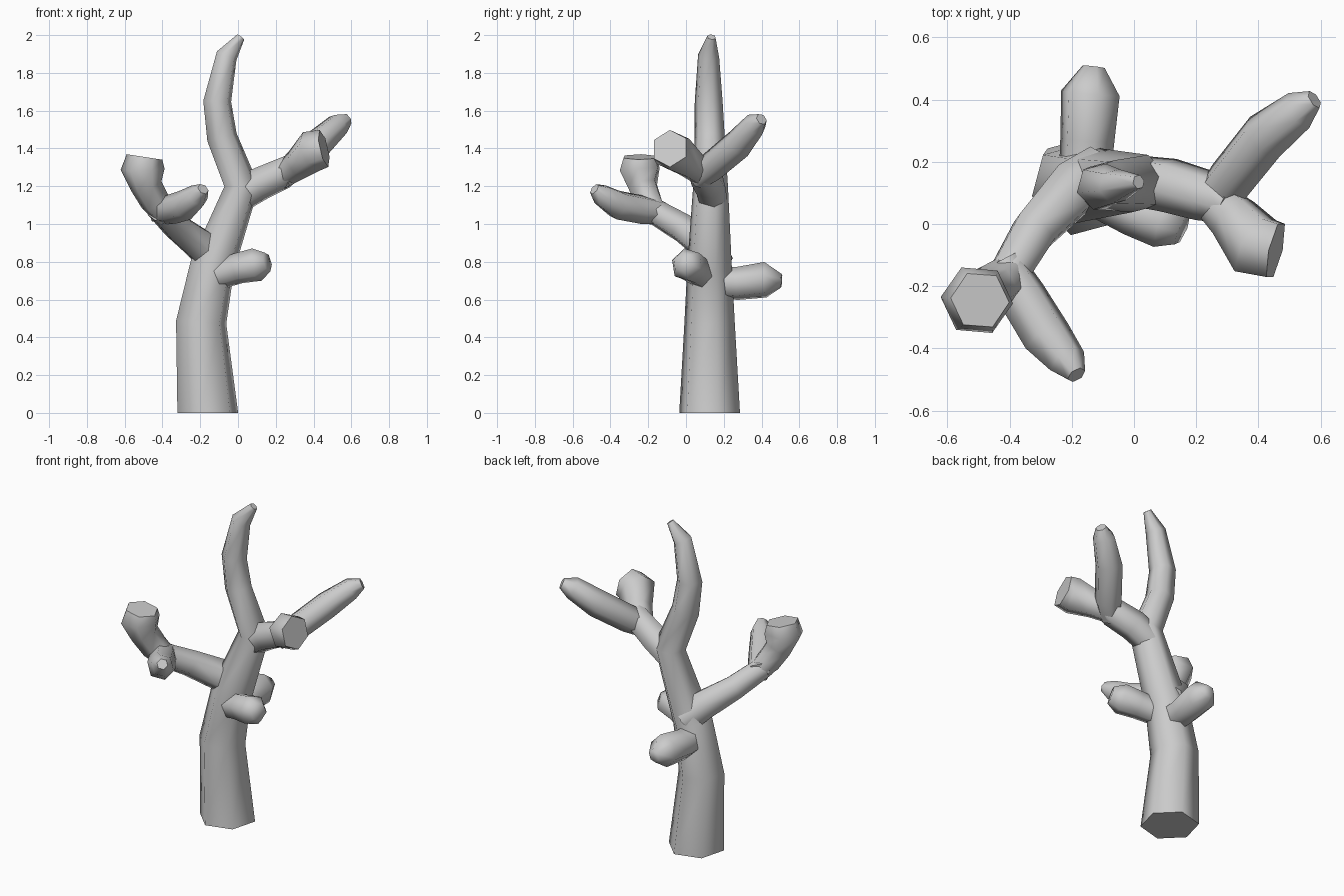
import bpy, bmesh, math
from mathutils import Vector, Matrix

SIDES = 6


def limb(name, path, spin=15, flat_base=False):
    """Six-sided tapering tube through (x, y, z, radius) points, capped at both ends."""
    pts = [Vector(p[:3]) for p in path]
    bm = bmesh.new()
    rings = []
    prev = None
    for i, p in enumerate(pts):
        a = pts[max(i - 1, 0)]
        b = pts[min(i + 1, len(pts) - 1)]
        if 0 < i < len(pts) - 1:
            d = ((p - a).normalized() + (b - p).normalized()).normalized()
        else:
            d = (b - a).normalized()
        if i == 0 and flat_base:
            d = Vector((0, 0, 1))
        # carry the frame along the path so the tube does not twist
        if prev is None:
            ref = Vector((1, 0, 0)) if abs(d.z) > 0.8 else Vector((0, 0, 1))
            u = (ref - d * ref.dot(d)).normalized()
        else:
            u = (prev[1] - d * prev[1].dot(d)).normalized()
        v = d.cross(u)
        prev = (d, u)
        r = path[i][3] * 1.06
        ring = []
        for k in range(SIDES):
            t = math.radians(spin) + 2 * math.pi * k / SIDES
            ring.append(bm.verts.new(p + (u * math.cos(t) + v * math.sin(t)) * r))
        rings.append(ring)
    for lo, hi in zip(rings, rings[1:]):
        for k in range(SIDES):
            j = (k + 1) % SIDES
            bm.faces.new((lo[k], lo[j], hi[j], hi[k]))
    bm.faces.new(rings[0][::-1])
    bm.faces.new(rings[-1])
    bmesh.ops.recalc_face_normals(bm, faces=bm.faces)
    me = bpy.data.meshes.new(name)
    bm.to_mesh(me)
    bm.free()
    ob = bpy.data.objects.new(name, me)
    bpy.context.collection.objects.link(ob)
    bpy.ops.object.select_all(action='DESELECT')
    ob.select_set(True)
    bpy.context.view_layer.objects.active = ob
    bpy.ops.object.shade_smooth_by_angle(angle=math.radians(65))
    return ob


# trunk, leaning right and then curling up into the top horn
limb("trunk", [(-0.16, 0.125, 0, 0.157), (-0.195, 0.125, 0.48, 0.13),
               (-0.135, 0.125, 0.78, 0.115), (0.02, 0.13, 1.2, 0.09),
               (-0.085, 0.125, 1.46, 0.078), (-0.11, 0.12, 1.65, 0.072),
               (-0.06, 0.12, 1.89, 0.055), (0.015, 0.135, 1.99, 0.022)],
     flat_base=True)

# right bough and its two forks
limb("right_bough", [(0.0, 0.14, 1.14, 0.08), (0.11, 0.125, 1.21, 0.085),
                     (0.23, 0.09, 1.265, 0.08), (0.31, 0.06, 1.32, 0.06)])
limb("right_back_fork", [(0.23, 0.06, 1.23, 0.05), (0.30, 0.13, 1.30, 0.075),
                         (0.42, 0.28, 1.425, 0.077), (0.53, 0.365, 1.525, 0.062),
                         (0.58, 0.40, 1.555, 0.03)])
limb("right_front_fork", [(0.23, 0.10, 1.25, 0.06), (0.32, 0.02, 1.32, 0.08),
                          (0.39, -0.07, 1.385, 0.105), (0.455, -0.085, 1.40, 0.095)])

# left bough and its two forks
limb("left_bough", [(-0.11, 0.16, 0.80, 0.09), (-0.20, 0.11, 0.89, 0.09),
                    (-0.32, -0.02, 0.98, 0.075), (-0.42, -0.19, 1.08, 0.065)])
limb("left_upright_fork", [(-0.38, -0.15, 1.04, 0.06), (-0.44, -0.20, 1.12, 0.075),
                           (-0.485, -0.23, 1.20, 0.08), (-0.505, -0.245, 1.29, 0.11),
                           (-0.495, -0.245, 1.355, 0.09)])
limb("left_front_fork", [(-0.42, -0.12, 1.06, 0.06), (-0.36, -0.23, 1.075, 0.075),
                         (-0.28, -0.36, 1.10, 0.077), (-0.215, -0.44, 1.15, 0.06),
                         (-0.185, -0.485, 1.185, 0.03)])

# short cut stubs low on the trunk
limb("front_stub", [(-0.13, 0.10, 0.72, 0.07), (0.0, 0.04, 0.765, 0.078),
                    (0.10, 0.005, 0.785, 0.085), (0.155, -0.02, 0.80, 0.05)])
limb("back_stub", [(-0.16, 0.13, 0.69, 0.08), (-0.15, 0.27, 0.685, 0.085),
                   (-0.14, 0.42, 0.705, 0.092), (-0.13, 0.505, 0.70, 0.035)])
